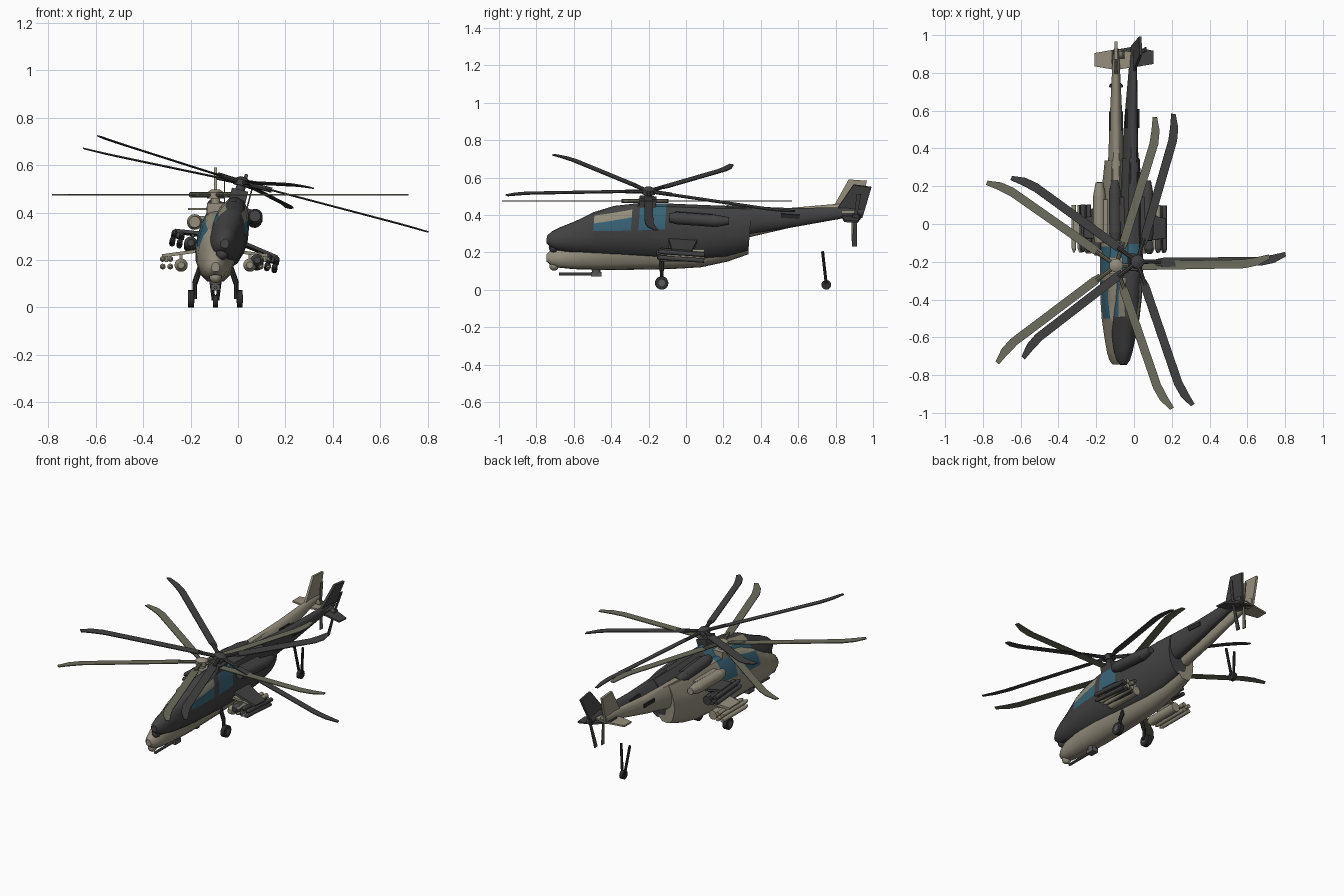
import bpy, bmesh, math
from mathutils import Matrix, Vector

cube = bpy.data.objects.get("Cube")
if cube:
    bpy.data.objects.remove(cube)


def material(name, rgb):
    m = bpy.data.materials.new(name)
    m.use_nodes = True
    col = (*rgb, 1)
    m.diffuse_color = col
    m.node_tree.nodes["Principled BSDF"].inputs["Base Color"].default_value = col
    return m


TAN = material("tan_paint", (.30, .275, .205))
CHAR = material("charcoal_paint", (.055, .055, .055))
OLIVE = material("olive_blade", (.15, .15, .11))
GLASS = material("blue_glass", (.04, .13, .19))
BLACK = material("black_rubber", (.025, .025, .025))
METAL = material("grey_metal", (.10, .10, .10))


def finish(name, bm, mats, M, smooth=True):
    bmesh.ops.recalc_face_normals(bm, faces=bm.faces)
    bm.transform(M)
    me = bpy.data.meshes.new(name)
    bm.to_mesh(me)
    bm.free()
    for m in mats:
        me.materials.append(m)
    ob = bpy.data.objects.new(name, me)
    bpy.context.collection.objects.link(ob)
    if smooth:
        bpy.ops.object.select_all(action='DESELECT')
        ob.select_set(True)
        bpy.context.view_layer.objects.active = ob
        bpy.ops.object.shade_smooth_by_angle(angle=math.radians(40))
    return ob


def add_tube(bm, a, b, r1, r2=None, seg=12):
    a, b = Vector(a), Vector(b)
    d = b - a
    mat = Matrix.Translation((a + b) / 2) @ d.to_track_quat('Z', 'Y').to_matrix().to_4x4()
    bmesh.ops.create_cone(bm, cap_ends=True, segments=seg, radius1=r1,
                          radius2=r1 if r2 is None else r2, depth=d.length, matrix=mat)


def add_box(bm, c, size):
    bmesh.ops.create_cube(bm, size=1, matrix=Matrix.Translation(c) @ Matrix.Diagonal((*size, 1)))


def add_slab(bm, pts, offset):
    """Solid between an outline and the same outline moved by offset."""
    lo = [bm.verts.new(Vector(p) - Vector(offset) / 2) for p in pts]
    hi = [bm.verts.new(Vector(p) + Vector(offset) / 2) for p in pts]
    bm.faces.new(lo)
    bm.faces.new(hi)
    for i in range(len(pts)):
        j = (i + 1) % len(pts)
        bm.faces.new((lo[i], lo[j], hi[j], hi[i]))


# half cross-section: (width factor, height factor)
HALF = [(0, 0), (.42, .015), (.78, .12), (.97, .3), (1, .45), (.9, .63), (.68, .83), (.36, .97), (0, 1)]


def add_loft(bm, stations):
    """Stations are (y, bottom, top, half width)."""
    ring = HALF + [(-x, z) for x, z in HALF[-2:0:-1]]
    rows = [[bm.verts.new((x * w, y, b + z * (t - b))) for x, z in ring] for y, b, t, w in stations]
    n = len(ring)
    for r, q in zip(rows, rows[1:]):
        for i in range(n):
            bm.faces.new((r[i], r[(i + 1) % n], q[(i + 1) % n], q[i]))
    bm.faces.new(rows[0])
    bm.faces.new(rows[-1])


def helicopter(side, paint, blade_mat, pane_top, M):
    def part(name, bm, mat=paint, smooth=True):
        finish(side + "_" + name, bm, [mat], M, smooth)

    # fuselage with window faces cut into the hull
    bm = bmesh.new()
    add_loft(bm, [(-.745, .15, .19, .018), (-.72, .13, .215, .036), (-.68, .118, .24, .048),
                  (-.6, .11, .28, .062), (-.5, .107, .34, .076), (-.4, .105, .38, .083),
                  (-.27, .107, .405, .086), (-.09, .11, .415, .085), (.08, .12, .42, .08),
                  (.22, .15, .425, .072), (.335, .19, .43, .06)])
    for co, no in [((0, -.5, 0), (0, 1, 0)), ((0, -.3, 0), (0, 1, 0)), ((0, -.26, 0), (0, 1, 0)),
                   ((0, -.12, 0), (0, 1, 0)), ((0, -.4, .262), (0, -.1, 1)),
                   ((0, -.4, .315), (0, -.25, 1)), ((0, -.4, .353), (0, -.25, 1))]:
        bmesh.ops.bisect_plane(bm, geom=bm.verts[:] + bm.edges[:] + bm.faces[:],
                               plane_co=co, plane_no=no)
    for f in bm.faces:
        c = f.calc_center_median()
        s = c.z - .25 * (c.y + .4)
        in_bay = -.5 < c.y < -.3 or -.26 < c.y < -.12
        if in_bay and c.z > .262 + .1 * (c.y + .4) and s < .353:
            f.material_index = 1 if s < .315 or c.y > -.28 else 2
    finish(side + "_fuselage", bm, [paint, GLASS, pane_top], M)

    # tail boom and its side vents
    bm = bmesh.new()
    add_loft(bm, [(.2, .26, .428, .05), (.335, .28, .43, .042), (.55, .33, .437, .034),
                  (.84, .405, .462, .02), (.93, .425, .46, .012)])
    part("tail_boom", bm)
    bm = bmesh.new()
    for s in (-1, 1):
        add_box(bm, (s * .033, .545, .40), (.008, .1, .022))
    part("tail_vents", bm, BLACK, False)

    # fin and stabilizer
    bm = bmesh.new()
    add_slab(bm, [(0, .78, .43), (0, .87, .59), (0, .967, .583), (0, .93, .41), (0, .84, .41)], (.014, 0, 0))
    part("tail_fin", bm, smooth=False)
    bm = bmesh.new()
    add_slab(bm, [(-.115, .835, .415), (0, .815, .415), (.115, .835, .415),
                  (.115, .905, .415), (0, .925, .415), (-.115, .905, .415)], (0, 0, .01))
    part("stabilizer", bm, smooth=False)

    # tail rotor
    bm = bmesh.new()
    add_tube(bm, (0, .895, .42), (.045, .895, .42), .02)
    add_slab(bm, [(.038, .885, .26), (.038, .912, .26), (.038, .9, .42), (.038, .915, .55),
                  (.038, .89, .55), (.038, .885, .42)], (.006, 0, 0))
    part("tail_rotor", bm, blade_mat)

    # engine nacelles and exhausts
    bm = bmesh.new()
    for s in (-1, 1):
        x = s * .088
        add_tube(bm, (x, -.1, .36), (x, -.06, .36), .024, .033, 16)
        add_tube(bm, (x, -.06, .36), (x, .15, .36), .033, seg=16)
        add_tube(bm, (x, .15, .36), (x, .22, .365), .033, .02, 16)
        add_box(bm, (s * .06, .03, .36), (.05, .2, .05))
    part("engines", bm)

    # mast and rotor hub
    bm = bmesh.new()
    add_box(bm, (0, -.22, .415), (.07, .09, .05))
    add_tube(bm, (0, -.22, .4), (0, -.22, .48), .02)
    add_tube(bm, (0, -.22, .46), (0, -.22, .485), .036, .036, 16)
    add_tube(bm, (0, -.22, .485), (0, -.22, .498), .036, .015, 16)
    part("rotor_mast", bm)

    # main rotor: five blades with swept tips
    bm = bmesh.new()
    outline = [(.1, -.02), (.14, -.026), (.68, -.026), (.75, -.012), (.815, .022),
               (.81, .045), (.74, .03), (.67, .02), (.14, .02), (.1, .012)]
    for k in range(5):
        R = Matrix.Translation((0, -.22, .475)) @ Matrix.Rotation(math.radians(1 + 72 * k), 4, 'Z')
        add_slab(bm, [R @ Vector((x, y, 0)) for x, y in outline], (0, 0, .005))
        add_tube(bm, R @ Vector((.02, 0, 0)), R @ Vector((.13, 0, 0)), .011, seg=8)
    part("rotor_blades", bm, blade_mat)

    # stub wings
    bm = bmesh.new()
    for s in (-1, 1):
        add_slab(bm, [(s * .06, -.1, .24), (s * .225, -.075, .217), (s * .225, .03, .217),
                      (s * .06, .06, .24)], (0, 0, .014))
        for x in (.145, .207):
            add_box(bm, (s * x, -.02, .207), (.012, .1, .03))
    part("stub_wings", bm, smooth=False)

    # stores under the wings
    bm = bmesh.new()
    for s in (-1, 1):
        x = s * .145
        add_tube(bm, (x, -.13, .178), (x, .08, .178), .028, seg=16)
        add_tube(bm, (x, -.13, .178), (x, -.155, .178), .028, .014, 16)
        for dx in (-.016, .016):
            for z in (.172, .204):
                x = s * .207 + dx
                add_tube(bm, (x, -.13, z), (x, .1, z), .0125, seg=10)
                add_tube(bm, (x, -.13, z), (x, -.15, z), .0125, .005, 10)
    part("wing_stores", bm)

    # chin sensor
    bm = bmesh.new()
    bmesh.ops.create_uvsphere(bm, u_segments=12, v_segments=8, radius=.026,
                              matrix=Matrix.Translation((0, -.705, .128)))
    part("chin_sensor", bm)


BASE = Matrix.Translation((-.095, 0, 0))
helicopter("tan", TAN, OLIVE, GLASS, BASE)
TILT = (Matrix.Translation((.017, -.2, .527)) @ Matrix.Rotation(math.radians(14.7), 4, 'Y')
        @ Matrix.Rotation(math.radians(-4), 4, 'X') @ Matrix.Rotation(math.radians(-.5), 4, 'Z')
        @ Matrix.Translation((0, .22, -.475)))
helicopter("dark", CHAR, CHAR, TAN, TILT)

# chin gun
bm = bmesh.new()
add_tube(bm, (0, -.48, .12), (0, -.48, .07), .026, .02)
add_tube(bm, (0, -.68, .083), (0, -.47, .083), .008, seg=8)
add_box(bm, (0, -.48, .083), (.04, .055, .025))
finish("chin_gun", bm, [METAL], BASE)

# landing gear struts and wheels
struts, tyres, rims = bmesh.new(), bmesh.new(), bmesh.new()
for s in (-1, 1):
    add_tube(struts, (s * .06, -.13, .18), (s * .088, -.13, .1), .012, seg=8)
    add_tube(struts, (s * .088, -.13, .11), (s * .088, -.13, .035), .01, seg=8)
    add_tube(struts, (s * .03, .73, .205), (s * .008, .75, .03), .008, seg=8)
    add_tube(tyres, (s * .09, -.13, .036), (s * .115, -.13, .036), .036, seg=20)
    add_tube(rims, (s * .088, -.13, .036), (s * .117, -.13, .036), .018, seg=16)
add_tube(tyres, (-.011, .75, .026), (.011, .75, .026), .026, seg=20)
finish("gear_struts", struts, [BLACK], BASE)
finish("tyres", tyres, [BLACK], BASE)
finish("wheel_rims", rims, [METAL], BASE)
